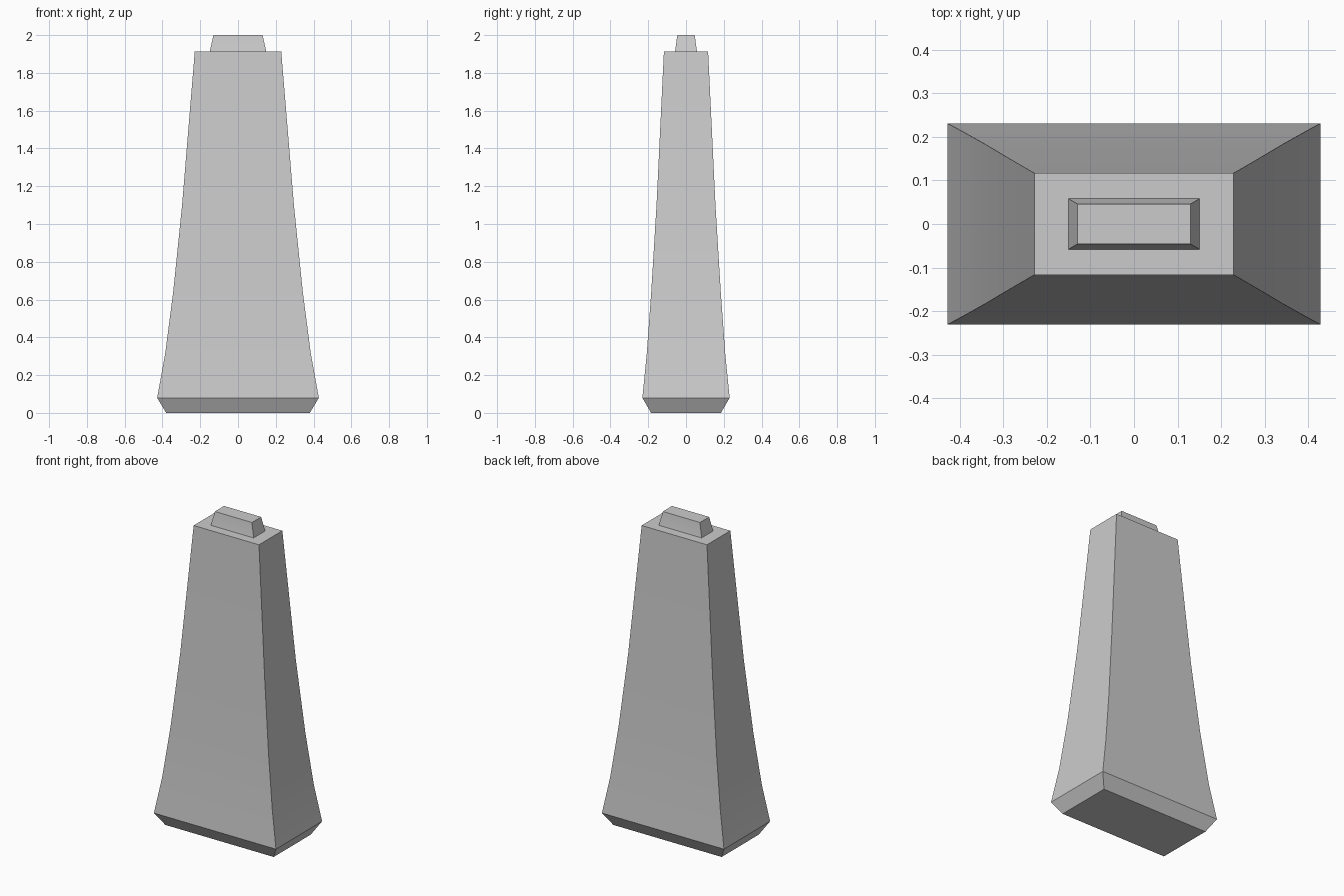
import bpy
import bmesh
import math

cube = bpy.data.objects.get("Cube")
if cube:
    bpy.data.objects.remove(cube, do_unlink=True)

# Plain grey finish
grey = bpy.data.materials.new("light grey")
grey.use_nodes = True
color = (0.6, 0.6, 0.6, 1)
grey.diffuse_color = color
grey.node_tree.nodes["Principled BSDF"].inputs["Base Color"].default_value = color


def loft(name, rings):
    """Closed solid through rectangles given as (half x, half y, z)."""
    bm = bmesh.new()
    loops = [[bm.verts.new((sx * hx, sy * hy, z))
              for sx, sy in ((-1, -1), (1, -1), (1, 1), (-1, 1))]
             for hx, hy, z in rings]
    bm.faces.new(loops[0][::-1])
    bm.faces.new(loops[-1])
    for low, high in zip(loops, loops[1:]):
        for i in range(4):
            j = (i + 1) % 4
            bm.faces.new((low[i], low[j], high[j], high[i]))
    mesh = bpy.data.meshes.new(name)
    bm.to_mesh(mesh)
    bm.free()
    mesh.materials.append(grey)
    obj = bpy.data.objects.new(name, mesh)
    bpy.context.collection.objects.link(obj)
    bpy.ops.object.select_all(action="DESELECT")
    obj.select_set(True)
    bpy.context.view_layer.objects.active = obj
    bpy.ops.object.shade_smooth_by_angle(angle=math.radians(30))
    return obj


# Flared pillar with a chamfered foot
loft("tapered_body", [
    (0.38, 0.185, 0), (0.428, 0.231, 0.08), (0.386, 0.208, 0.31),
    (0.343, 0.184, 0.64), (0.296, 0.156, 1.1), (0.229, 0.117, 1.912)])

# Small bevelled block on top, slightly sunk into the body
loft("top_block", [(0.151, 0.059, 1.908), (0.15, 0.058, 1.912), (0.13, 0.046, 2)])
